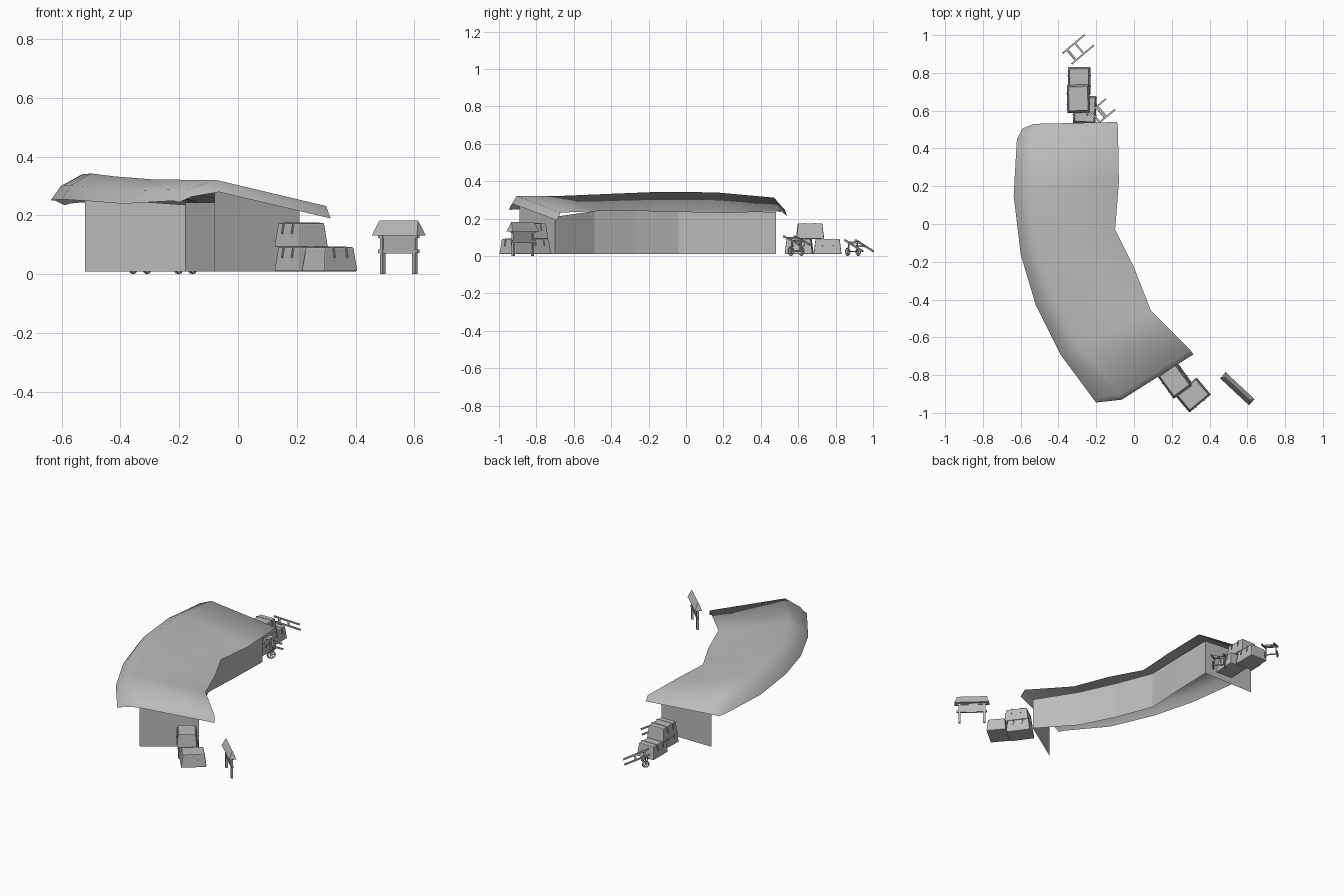
import bpy, bmesh, math
from mathutils import Vector, Matrix

if "Cube" in bpy.data.objects:
    bpy.data.objects.remove(bpy.data.objects["Cube"])

grey = bpy.data.materials.new("plain grey")
grey.diffuse_color = (0.5, 0.5, 0.5, 1)
grey.use_nodes = True
grey.node_tree.nodes["Principled BSDF"].inputs["Base Color"].default_value = grey.diffuse_color


def make(name, verts, faces, smooth=False, matrix=None):
    me = bpy.data.meshes.new(name)
    me.from_pydata([tuple(v) for v in verts], [], faces)
    me.materials.append(grey)
    ob = bpy.data.objects.new(name, me)
    bpy.context.collection.objects.link(ob)
    if matrix:
        me.transform(matrix)
    if smooth:
        for p in me.polygons:
            p.use_smooth = True
    return ob


def frustum(name, size, top=1.0, matrix=None):
    """Box standing on its origin; the top is scaled by 'top'."""
    sx, sy, sz = size[0] / 2, size[1] / 2, size[2]
    v = [(a * sx * k, b * sy * k, z) for z, k in ((0, 1), (sz, top))
         for a, b in ((-1, -1), (1, -1), (1, 1), (-1, 1))]
    f = [(3, 2, 1, 0), (4, 5, 6, 7)] + [(i, (i + 1) % 4, (i + 1) % 4 + 4, i + 4) for i in range(4)]
    return make(name, v, f, matrix=matrix)


def bar(name, a, b, w, matrix):
    """Square beam between two points."""
    a, b = Vector(a), Vector(b)
    m = Matrix.Translation(a) @ (b - a).to_track_quat('Z', 'Y').to_matrix().to_4x4()
    return frustum(name, (w, w, (b - a).length), matrix=matrix @ m)


def place(x, y, z, deg):
    return Matrix.Translation((x, y, z)) @ Matrix.Rotation(math.radians(deg), 4, 'Z')


# Roof: one smooth curved shell; each station is inner eave, ridge, outer eave
stations = [
    ((0.315, -0.69, 0.190), (-0.065, -0.93, 0.280), (-0.20, -0.945, 0.245)),
    ((0.300, -0.67, 0.232), (-0.075, -0.905, 0.321), (-0.22, -0.92, 0.250)),
    ((0.09, -0.46, 0.240), (-0.28, -0.65, 0.322), (-0.39, -0.69, 0.240)),
    ((0.00, -0.23, 0.240), (-0.42, -0.39, 0.333), (-0.52, -0.43, 0.250)),
    ((-0.10, -0.03, 0.235), (-0.50, -0.14, 0.343), (-0.60, -0.16, 0.255)),
    ((-0.08, 0.22, 0.230), (-0.53, 0.16, 0.340), (-0.637, 0.15, 0.252)),
    ((-0.085, 0.51, 0.240), (-0.52, 0.47, 0.312), (-0.62, 0.45, 0.250)),
    ((-0.09, 0.54, 0.212), (-0.53, 0.53, 0.245), (-0.59, 0.505, 0.235)),
]
verts, faces = [], []
for i, (inner, ridge, outer) in enumerate(stations):
    inner, ridge, outer = Vector(inner), Vector(ridge), Vector(outer)
    shoulder = ridge.lerp(outer, 0.68)
    shoulder.z = ridge.z - 0.45 * (ridge.z - outer.z)
    verts += [inner, ridge, shoulder, outer]
for i in range(len(stations) - 1):
    for j in range(3):
        a = i * 4 + j
        faces.append((a, a + 4, a + 5, a + 1))
make("roof", verts, faces, smooth=True)

# Curved shop wall and the two end walls (the outer side is open)
path = [(0.21, -0.70), (0.02, -0.49), (-0.09, -0.27), (-0.18, -0.04), (-0.168, 0.2), (-0.16, 0.48)]
tops = [0.21, 0.24, 0.245, 0.245, 0.24, 0.235]
n = len(path)
make("curved_wall", [(x, y, 0.01) for x, y in path] + [(x, y, t) for (x, y), t in zip(path, tops)],
     [(i, i + 1, i + 1 + n, i + n) for i in range(n - 1)])
make("front_end_wall", [(-0.08, -0.89, 0.01), (0.21, -0.70, 0.01), (0.21, -0.70, 0.215), (-0.08, -0.89, 0.29)],
     [(0, 1, 2, 3)])
make("back_end_wall", [(-0.16, 0.48, 0.01), (-0.52, 0.48, 0.01), (-0.52, 0.48, 0.26), (-0.16, 0.48, 0.235)],
     [(0, 1, 2, 3)])


# Tapered bales with two straps, stacked in threes
def bale(x, y, z, deg):
    m = place(x, y, z, deg)
    ob = frustum("bale", (0.15, 0.12, 0.082), 0.86, m)
    mod = ob.modifiers.new("round", 'BEVEL')
    mod.width, mod.segments = 0.005, 2
    for s in (-0.028, 0.028):
        for side in (-1, 1):
            bar("bale_strap", (s, side * 0.0605, 0.045), (s, side * 0.054, 0.083), 0.005, m)
        bar("bale_strap_top", (s, -0.052, 0.082), (s, 0.052, 0.082), 0.004, m)


for b in [(-0.29, 0.757, 0.01, 90), (-0.26, 0.605, 0.01, 87), (-0.295, 0.663, 0.092, 91),
          (0.312, -0.905, 0.01, 40), (0.215, -0.815, 0.01, -54), (0.215, -0.83, 0.092, -54)]:
    bale(*b)


# Hand carts: rails along local x, wheels near the low x end
def wheel(m, r):
    bpy.ops.mesh.primitive_torus_add(major_segments=12, minor_segments=4, major_radius=r - 0.004, minor_radius=0.004)
    ob = bpy.context.object
    ob.name = "cart_wheel"
    ob.data.materials.append(grey)
    ob.data.transform(m @ Matrix.Rotation(math.pi / 2, 4, 'X'))
    for k in range(3):
        a = k * math.pi / 3
        d = Vector((math.cos(a), 0, math.sin(a))) * (r - 0.004)
        bar("wheel_spoke", -d, d, 0.004, m)


def cart(x, y, deg, length, z0, z1, r, axle):
    m = place(x, y, 0, deg)
    h, w = length / 2, 0.037
    zat = lambda u: z0 + (z1 - z0) * (u + h) / length
    for s in (-1, 1):
        bar("cart_rail", (-h, s * w, z0), (h, s * w, z1), 0.009, m)
        wheel(m @ Matrix.Translation((axle, s * w, r)), r)
        bar("cart_strut", (axle, s * w * 0.8, r), (axle, s * w * 0.8, zat(axle)), 0.007, m)
    bar("cart_axle", (axle, -w, r), (axle, w, r), 0.006, m)
    for u in (-0.3 * length, 0.05 * length):
        bar("cart_crossbar", (u, -w, zat(u)), (u, w, zat(u)), 0.010, m)


cart(-0.295, 0.925, 40, 0.15, 0.085, 0.025, 0.023, -0.05)
cart(-0.175, 0.592, 40, 0.13, 0.105, 0.06, 0.027, -0.005)

# Notice board with a small pitched roof
m = place(0.547, -0.872, 0, -43)
for s in (-1, 1):
    bar("sign_post", (s * 0.075, 0, 0), (s * 0.075, 0, 0.15), 0.013, m)
for z in (0.078, 0.13):
    bar("sign_rail", (-0.092, 0, z), (0.092, 0, z), 0.012, m)
frustum("sign_board", (0.145, 0.006, 0.07), matrix=m @ Matrix.Translation((0, 0, 0.07)))
rv = [(-0.105, -0.022, 0.132), (0.105, -0.022, 0.132), (0.09, 0, 0.183),
      (-0.09, 0, 0.183), (-0.105, 0.022, 0.132), (0.105, 0.022, 0.132)]
make("sign_roof", rv, [(0, 1, 2, 3), (3, 2, 5, 4), (0, 3, 4), (1, 5, 2), (0, 4, 5, 1)], matrix=m)
